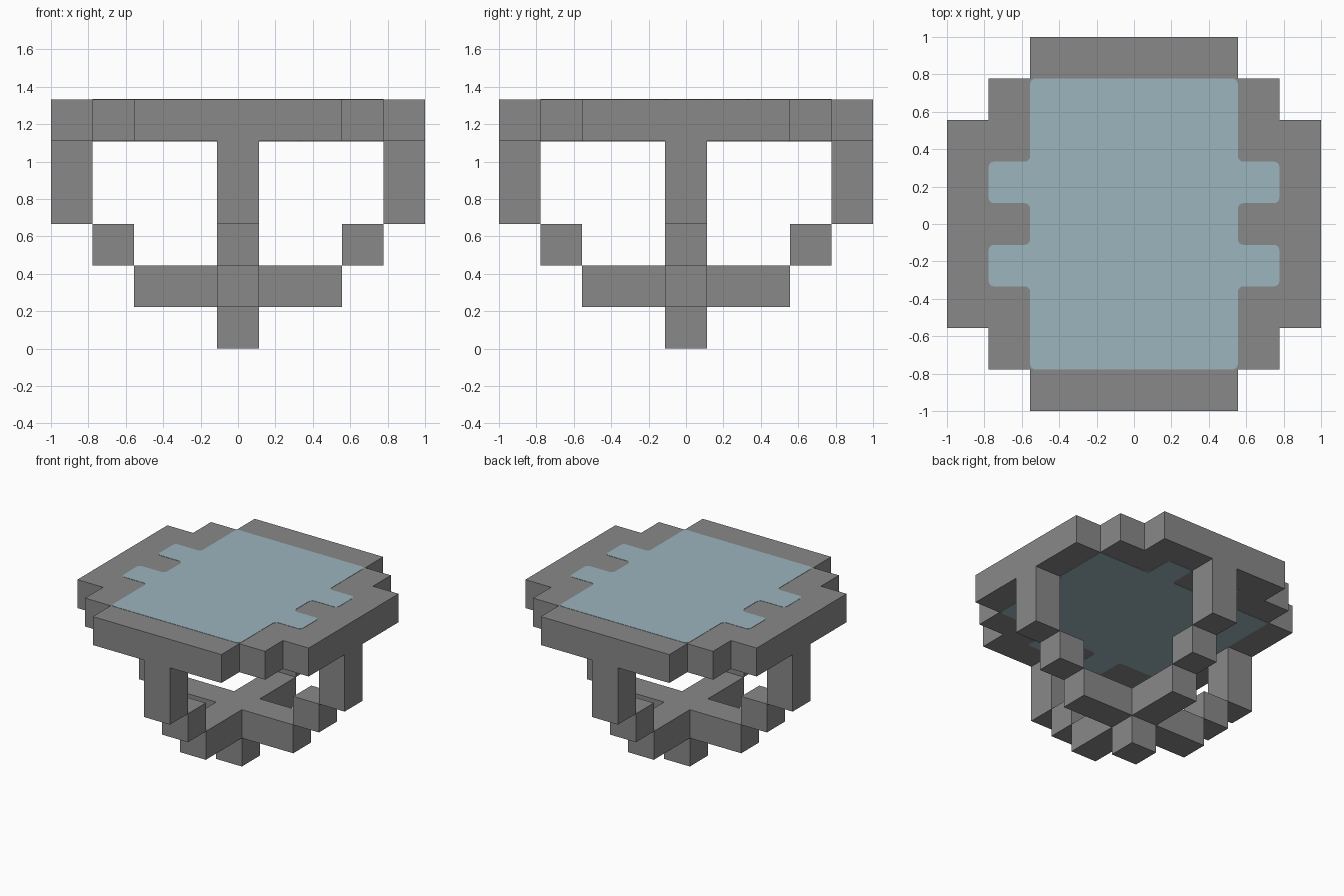
import bpy
import bmesh

default = bpy.data.objects.get("Cube")
if default:
    bpy.data.objects.remove(default, do_unlink=True)

U = 2 / 9  # edge length of one block


def material(name, color):
    m = bpy.data.materials.new(name)
    m.use_nodes = True
    m.diffuse_color = color
    bsdf = m.node_tree.nodes["Principled BSDF"]
    bsdf.inputs["Base Color"].default_value = color
    bsdf.inputs["Roughness"].default_value = 0.9
    return m


GREY = material("stone grey", (0.25, 0.25, 0.25, 1))
BLUE = material("pale blue", (0.335, 0.46, 0.508, 1))


def four_fold(quarter):
    """Mirror a quarter outline about both axes, keeping it counter-clockwise."""
    half = quarter + [(-x, y) for x, y in reversed(quarter)]
    return half + [(-x, -y) for x, y in half]


def prism(name, quarter, z0, z1, mat, center=(0, 0), turned=False, rounding=0):
    """Extrude a symmetric outline, given in block units, from z0 to z1."""
    bm = bmesh.new()
    points = four_fold(quarter)
    if turned:
        points = [(-y, x) for x, y in points]
    verts = [bm.verts.new((x * U, y * U, z0 * U)) for x, y in points]
    bm.faces.new(verts)
    if rounding:
        bmesh.ops.bevel(bm, geom=bm.verts[:], offset=rounding, segments=4,
                        profile=0.5, affect='VERTICES')
    grown = bmesh.ops.extrude_face_region(bm, geom=bm.faces[:])["geom"]
    bmesh.ops.translate(bm, vec=(0, 0, (z1 - z0) * U),
                        verts=[g for g in grown if isinstance(g, bmesh.types.BMVert)])
    bmesh.ops.recalc_face_normals(bm, faces=bm.faces[:])
    mesh = bpy.data.meshes.new(name)
    bm.to_mesh(mesh)
    bm.free()
    mesh.materials.append(mat)
    obj = bpy.data.objects.new(name, mesh)
    obj.location = (center[0] * U, center[1] * U, 0)
    bpy.context.collection.objects.link(obj)
    return obj


BLOCK = [(0.5, 0.5)]
RIM = [(4.5, 2.5), (3.5, 2.5), (3.5, 3.5), (2.5, 3.5), (2.5, 4.5)]
PANEL = [(2.5, 0.5), (3.5, 0.5), (3.5, 1.5), (2.5, 1.5), (2.5, 3.5)]
CROSS = [(2.5, 0.5), (0.5, 0.5), (0.5, 2.5)]

# Stepped top slab with a painted panel on each side, the lower a quarter turn round
prism("top_slab", RIM, 5, 6, GREY)
prism("upper_panel", PANEL, 5.99, 6.01, BLUE, rounding=0.03)
prism("lower_panel", PANEL, 4.99, 5.01, BLUE, turned=True, rounding=0.03)

# Four hanging legs, each with a step block leading in to the base
for side, (dx, dy) in {"left": (1, 0), "right": (-1, 0),
                       "front": (0, -1), "back": (0, 1)}.items():
    prism(side + "_leg", BLOCK, 3, 5, GREY, (4 * dx, 4 * dy))
    prism(side + "_step", BLOCK, 2, 3, GREY, (3 * dx, 3 * dy))

# Cross-shaped base and the foot below it
prism("base_cross", CROSS, 1, 2, GREY)
prism("foot", BLOCK, 0, 1, GREY)
